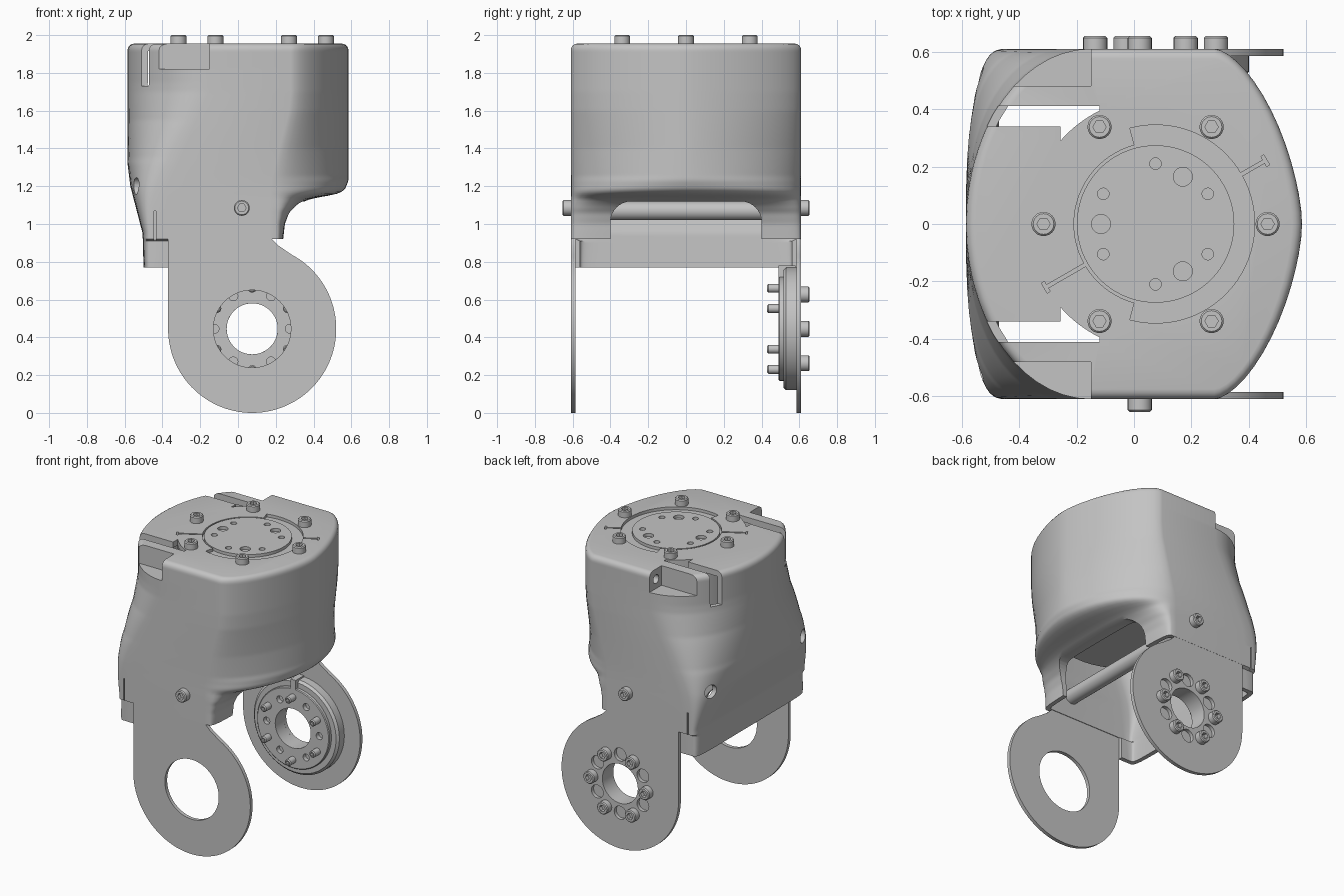
import bpy, bmesh
from math import sin, cos, pi, radians

if "Cube" in bpy.data.objects:
    bpy.data.objects.remove(bpy.data.objects["Cube"], do_unlink=True)

grey = bpy.data.materials.new("metal grey")
grey.use_nodes = True
grey.diffuse_color = (0.55, 0.55, 0.55, 1)
grey.node_tree.nodes["Principled BSDF"].inputs["Base Color"].default_value = grey.diffuse_color

AXES = {"x": lambda a, b, d: (d, a, b),
        "y": lambda a, b, d: (a, d, b),
        "z": lambda a, b, d: (a, b, d)}
HUB = (0.075, 0.445)      # pivot centre in x, z
TOP = (0.075, 0)          # output disc centre in x, y
DECK = 1.955


def loft(name, loops, closed=False):
    """Skin a list of equal point loops; cap the ends or join last to first."""
    bm = bmesh.new()
    rings = [[bm.verts.new(p) for p in loop] for loop in loops]
    count = len(rings[0])
    pairs = list(zip(rings, rings[1:]))
    if closed:
        pairs.append((rings[-1], rings[0]))
    else:
        bm.faces.new(rings[0])
        bm.faces.new(rings[-1])
    for low, high in pairs:
        for i in range(count):
            j = (i + 1) % count
            bm.faces.new((low[i], low[j], high[j], high[i]))
    bmesh.ops.recalc_face_normals(bm, faces=bm.faces)
    mesh = bpy.data.meshes.new(name)
    bm.to_mesh(mesh)
    bm.free()
    mesh.materials.append(grey)
    obj = bpy.data.objects.new(name, mesh)
    bpy.context.collection.objects.link(obj)
    return obj


def prism(name, outline, axis, start, end):
    return loft(name, [[AXES[axis](a, b, d) for a, b in outline] for d in (start, end)])


def box(name, x, y, z):
    return prism(name, [(x[0], y[0]), (x[1], y[0]), (x[1], y[1]), (x[0], y[1])], "z", *z)


def arc(centre, radius, start=0, end=360, steps=48):
    angles = [radians(start + (end - start) * i / steps) for i in range(steps + (end - start != 360))]
    return [(centre[0] + radius * cos(a), centre[1] + radius * sin(a)) for a in angles]


def around(centre, radius, count, offset=0):
    return arc(centre, radius, offset, offset + 360, count)


def cut(target, cutters):
    """Subtract several shapes at once and bake the result."""
    bm = bmesh.new()
    for c in cutters:
        bm.from_mesh(c.data)
        bpy.data.objects.remove(c)
    mesh = bpy.data.meshes.new("cutter")
    bm.to_mesh(mesh)
    bm.free()
    tool = bpy.data.objects.new("cutter", mesh)
    tool.hide_render = True
    bpy.context.collection.objects.link(tool)
    mod = target.modifiers.new("cut", "BOOLEAN")
    mod.operation, mod.solver, mod.use_self, mod.object = "DIFFERENCE", "EXACT", True, tool
    graph = bpy.context.evaluated_depsgraph_get()
    baked = bpy.data.meshes.new_from_object(target.evaluated_get(graph))
    target.modifiers.clear()
    target.data = baked
    bpy.data.objects.remove(tool)


def bolt(name, spot, axis, base, sign, radius=0.042, height=0.045):
    """Socket head bolt with a hexagonal recess."""
    hexagon = lambda k: cos(pi / 6) / cos((k % 4) * pi / 12 - pi / 6)
    profile = [(radius, -0.02, 0), (radius, height - 0.006, 0), (radius - 0.006, height, 0),
               (radius * 0.55, height, 1), (radius * 0.55, height * 0.4, 1)]
    loops = []
    for r, h, socket in profile:
        scale = [r * hexagon(k) if socket else r for k in range(24)]
        loops.append([AXES[axis](spot[0] + s * cos(k * pi / 12), spot[1] + s * sin(k * pi / 12),
                                 base + sign * h) for k, s in enumerate(scale)])
    return loft(name, loops)


# Shell shape: how each measure changes with height
left_end = [(0.77, -0.5), (0.95, -0.505), (1.2, -0.57), (1.32, -0.585)]
left_flat = [(0.8, -0.42), (1.2, -0.37), (1.5, -0.24), (1.7, -0.15)]
left_power = [(0.95, 8), (1.2, 4), (1.35, 2.9), (1.55, 2.2), (1.75, 2)]
right_end = [(0.92, 0.24), (1.0, 0.25), (1.06, 0.275), (1.1, 0.315), (1.125, 0.36),
             (1.14, 0.41), (1.155, 0.52), (1.18, 0.565), (1.23, 0.585)]
right_flat = [(1.2, 0.17), (1.4, 0.22), (1.6, 0.27), (1.7, 0.28)]
right_power = [(0.92, 6), (1.08, 4), (1.15, 2), (1.25, 1.7), (1.4, 1.6)]
half_width = [(0.77, 0.59), (0.91, 0.59), (0.92, 0.61)]


def lookup(curve, z):
    if z <= curve[0][0]:
        return curve[0][1]
    for (z0, v0), (z1, v1) in zip(curve, curve[1:]):
        if z <= z1:
            return v0 + (v1 - v0) * (z - z0) / (z1 - z0)
    return curve[-1][1]


def soft(curve, z):
    return sum(lookup(curve, z + k * 0.005) for k in range(-2, 3)) / 5


def section(z, inset, drop=0, steps=28):
    width = lookup(half_width, z) - inset
    ends = [(soft(right_flat, z), soft(right_end, z - drop) - inset, soft(right_power, z), -pi / 2),
            (soft(left_flat, z), soft(left_end, z) + inset, soft(left_power, z), pi / 2)]
    loop = []
    for flat, tip, power, start in ends:
        for i in range(steps + 1):
            t = start + pi * i / steps
            along, across = abs(cos(t)) ** (2 / power), abs(sin(t)) ** (2 / power)
            loop.append((flat + (tip - flat) * along, width * across * (1 if sin(t) > 0 else -1), z))
    return loop


# Hollow body shell with a rounded top edge
heights = [0.77 + 0.01 * i for i in range(116)]
rim = [section(1.92 + 0.035 * sin(a), 0.035 * (1 - cos(a))) for a in (pi / 8, pi / 4, 3 * pi / 8, pi / 2)]
body = loft("body_shell", [section(z, 0) for z in heights] + rim)
cavity = loft("cavity", [section(z, 0.03, 0.03) for z in [0.7] + heights[:-1] + [1.915]])
cut(cavity, [box("pocket_wall", (-0.7, -0.06), sorted((s * 0.45, s * 0.8)), (1.79, 2.1)) for s in (-1, 1)])
cut(body, [cavity])

# Neck clearance, arch, corner pockets, cable slots, grooves and rear holes
half_arch = [(0.4, 0.7), (0.4, 1.0)] + arc((0.29, 1.01), 0.11, 0, 90, 8)
arch = half_arch + [(-y, z) for y, z in reversed(half_arch)]
cut(body, [box("neck_gap", (-0.37, 1), (-1, 1), (0.5, 0.92))])
cut(body, [prism("arch", arch, "x", -0.2, 0.8)])
slot = [(-0.7, 0.41), (-0.7, 0.34), (-0.255, 0.34)] + arc(TOP, 0.44, 138.6, 116.4, 8) + [(-0.12, 0.41)]
openings = []
for s in (-1, 1):
    openings += [box("pocket", (-0.7, -0.15), sorted((s * 0.48, s * 0.8)), (1.82, 2.1)),
                 prism("pocket_hole", arc((s * 0.54, 1.885), 0.03, steps=20), "x", -0.2, -0.1),
                 prism("slot", [(x, s * y) for x, y in slot], "z", 1.73, 2.1),
                 box("seam", (-0.445, -0.435), sorted((s * 0.597, s * 0.7)), (0.7, 1.07)),
                 prism("rear_hole", arc((s * 0.5, 1.2), 0.045, steps=24), "x", -0.7, -0.44)]
cut(body, openings)

# Top face: disc groove, stepped recess, slits and holes
floor = DECK - 0.02
groove = loft("groove", [[(x, y, z) for x, y in arc(TOP, r, steps=72)]
                         for r, z in ((0.274, floor), (0.284, floor), (0.284, 2.1), (0.274, 2.1))], True)
recess = prism("recess", arc(TOP, 0.345, -105, 105) + arc(TOP, 0.28, 105, -105), "z", floor, 2.1)
details = [groove, recess]
for angle in (30, 210):
    a = radians(angle)
    point = lambda r, w: (TOP[0] + r * cos(a) - w * sin(a), TOP[1] + r * sin(a) + w * cos(a))
    for inner, outer, w in ((0.28, 0.44, 0.006), (0.435, 0.447, 0.02)):
        details.append(prism("slit", [point(inner, -w), point(outer, -w), point(outer, w), point(inner, w)],
                             "z", floor, 2.1))
for spots, r in ((around(TOP, 0.21, 6, 30), 0.02), (around(TOP, 0.19, 3, 60), 0.033)):
    details += [prism("hole", arc(p, r, steps=20), "z", floor, 2.1) for p in spots]
cut(body, details)

# Drive housing under the deck, cross rod
prism("drive_housing", arc(TOP, 0.438, steps=64), "z", 1.25, 1.93)
prism("cross_rod", arc((0.02, 1.07), 0.05, steps=32), "y", -0.59, 0.59)

# Fork plates
plate = arc(HUB, 0.445, 62, -180, 72) + [(-0.37, 0.94), (0.17, 0.94), (0.18, 0.92), (0.215, 0.885)]
front_plate = prism("front_fork_plate", plate, "y", -0.609, -0.584)
cut(front_plate, [prism("bore", arc(HUB, 0.205, steps=64), "y", -0.7, -0.5)])
back_plate = prism("back_fork_plate", plate, "y", 0.584, 0.609)
cut(back_plate, [prism("bore", arc(HUB, 0.135), "y", 0.5, 0.7)] +
    [prism("hole", arc(p, 0.045, steps=24), "y", 0.5, 0.7) for p in around(HUB, 0.2, 6, 30)])

# Pivot hub on the back plate
rings = [(0.135, 0.49), (0.27, 0.49), (0.275, 0.495), (0.275, 0.515), (0.31, 0.515),
         (0.325, 0.53), (0.325, 0.585), (0.135, 0.585)]
hub = loft("pivot_hub", [[(x, y, z) for x, z in arc(HUB, r, steps=64)] for r, y in rings], True)
cut(hub, [prism("hole", arc(p, 0.024, steps=20), "y", 0.4, 0.52) for p in around(HUB, 0.2, 6)])
box("hub_key", (0.055, 0.095), (0.49, 0.58), (0.7, 0.78))

# Bolts
for i, p in enumerate(around(TOP, 0.39, 6)):
    bolt(f"top_bolt_{i}", p, "z", DECK, 1)
for i, p in enumerate(around(HUB, 0.21, 6)):
    bolt(f"hub_bolt_{i}", p, "y", 0.609, 1)
for i, p in enumerate(around(HUB, 0.215, 6, 30)):
    bolt(f"hub_pin_{i}", p, "y", 0.49, -1, 0.023, 0.06)
for name, s in (("front", -1), ("back", 1)):
    bolt(f"{name}_rod_bolt", (0.02, 1.085), "y", s * 0.609, s)

# Smooth shading with sharp edges kept
for obj in bpy.context.scene.objects:
    if obj.type == "MESH":
        obj.select_set(True)
        bpy.context.view_layer.objects.active = obj
bpy.ops.object.shade_smooth_by_angle(angle=radians(30))
